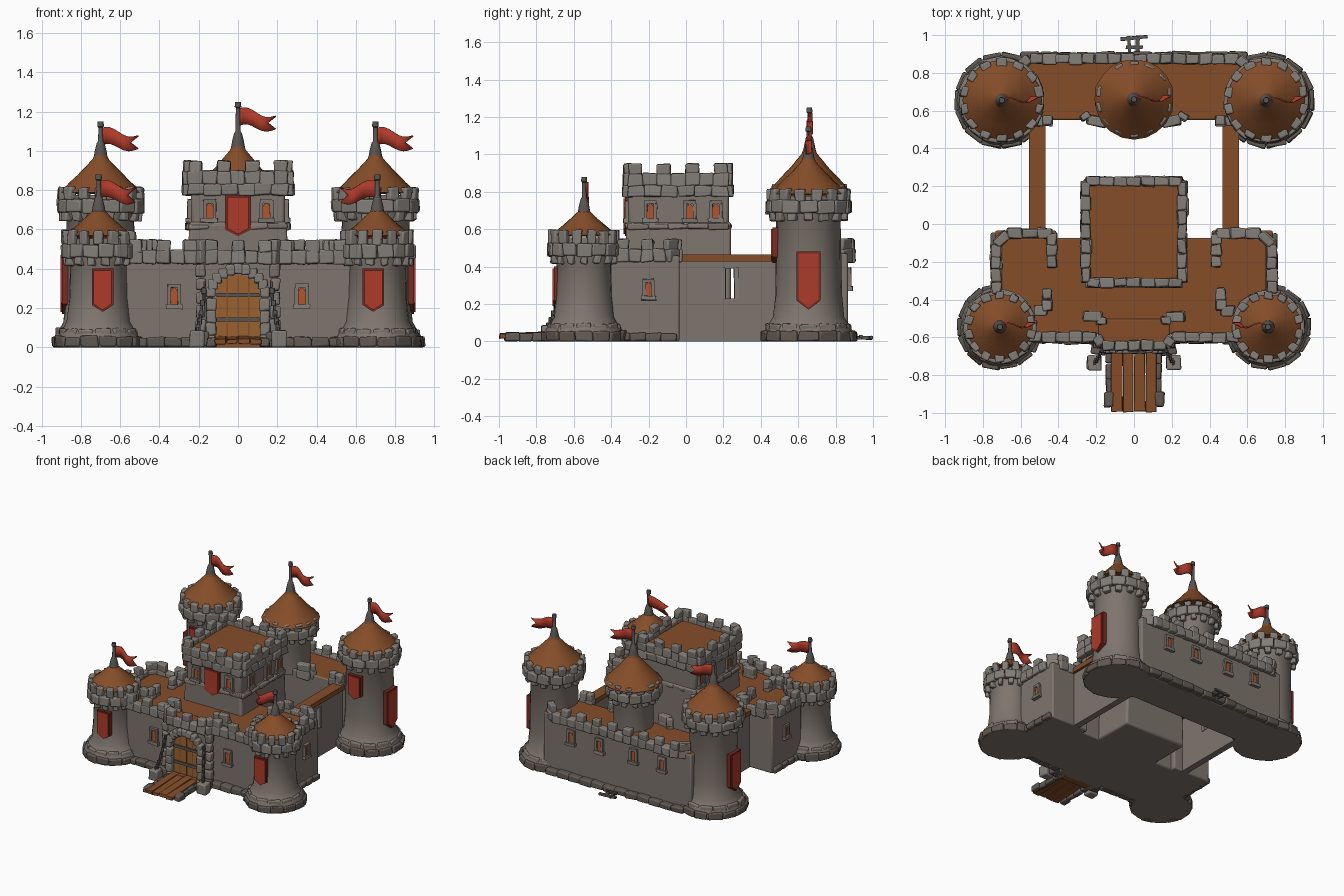
import bpy, bmesh, math, random
from mathutils import Matrix, Vector

if "Cube" in bpy.data.objects:
    bpy.data.objects.remove(bpy.data.objects["Cube"])

random.seed(4)
COLS = {"wall_stone": (.21, .178, .155), "block_stone": (.225, .205, .185), "base_stone": (.12, .10, .085),
        "roof_brown": (.235, .075, .022), "banner_red": (.42, .042, .022), "dark_red": (.19, .025, .016),
        "door_wood": (.32, .12, .03), "iron": (.10, .09, .085), "window_glow": (.45, .09, .025)}
MATS = []
for n, c in COLS.items():
    m = bpy.data.materials.new(n)
    m.diffuse_color = (*c, 1)
    m.use_nodes = True
    m.node_tree.nodes["Principled BSDF"].inputs["Base Color"].default_value = m.diffuse_color
    MATS.append(m)
WALL, BLOCK, BASE, ROOF, RED, DRED, WOOD, IRON, GLOW = range(9)


def finish(name, bm, bevel=0, angle=40):
    bmesh.ops.recalc_face_normals(bm, faces=bm.faces)
    me = bpy.data.meshes.new(name)
    bm.to_mesh(me)
    bm.free()
    for m in MATS:
        me.materials.append(m)
    o = bpy.data.objects.new(name, me)
    bpy.context.collection.objects.link(o)
    if bevel:
        b = o.modifiers.new("soft_edges", 'BEVEL')
        b.width, b.segments = bevel, 2
    bpy.ops.object.select_all(action='DESELECT')
    o.select_set(True)
    bpy.context.view_layer.objects.active = o
    bpy.ops.object.shade_smooth_by_angle(angle=math.radians(angle))
    return o


def block(bm, c, s, rz=0.0, mat=BLOCK, j=0.006, rx=0.0):
    mx = Matrix.Translation(c) @ Matrix.Rotation(rz, 4, 'Z') @ Matrix.Rotation(rx, 4, 'X') @ Matrix.Diagonal((*s, 1))
    vs = bmesh.ops.create_cube(bm, size=1, matrix=mx)["verts"]
    for v in vs:
        v.co += Vector([random.uniform(-j, j) for _ in range(3)])
        v.co.z = max(v.co.z, 0)
    for f in {f for v in vs for f in v.link_faces}:
        f.material_index = mat
    return vs


def box(bm, x0, x1, y0, y1, z0, z1, mat=WALL, top=None):
    vs = block(bm, ((x0 + x1) / 2, (y0 + y1) / 2, (z0 + z1) / 2), (abs(x1 - x0), y1 - y0, z1 - z0), mat=mat, j=0)
    if top is not None:
        for f in {f for v in vs for f in v.link_faces}:
            if f.calc_center_median().z > z1 - 1e-4:
                f.material_index = top
    return vs


def lathe(bm, prof, cx, cy, seg=24, mat=WALL, wob=0.0):
    rings = []
    for r, z in prof:
        rings.append([bm.verts.new((cx + r * (1 + random.uniform(-wob, wob)) * math.cos(2 * math.pi * i / seg),
                                    cy + r * (1 + random.uniform(-wob, wob)) * math.sin(2 * math.pi * i / seg), z))
                      for i in range(seg)])
    fs = [bm.faces.new((a[i], a[(i + 1) % seg], b[(i + 1) % seg], b[i]))
          for a, b in zip(rings, rings[1:]) for i in range(seg)]
    fs += [bm.faces.new(rings[0][::-1]), bm.faces.new(rings[-1])]
    for f in fs:
        f.material_index = mat


def plate(bm, pts, depth, loc, rz, mat):
    # flat outline in local xz, facing local -y
    mx = Matrix.Translation(loc) @ Matrix.Rotation(rz, 4, 'Z')
    a = [bm.verts.new(mx @ Vector((x, -depth, z))) for x, z in pts]
    b = [bm.verts.new(mx @ Vector((x, 0.02, z))) for x, z in pts]
    n = len(pts)
    fs = [bm.faces.new(a), bm.faces.new(b[::-1])]
    fs += [bm.faces.new((a[i], b[i], b[(i + 1) % n], a[(i + 1) % n])) for i in range(n)]
    for f in fs:
        f.material_index = mat


def course(bm, pts, z, h, t, step, mat=BLOCK, merlon=0.0):
    # row of stones along a path, optionally topped with battlements
    for (x0, y0), (x1, y1) in zip(pts, pts[1:]):
        L, a = math.hypot(x1 - x0, y1 - y0), math.atan2(y1 - y0, x1 - x0)
        n = max(1, round(L / step))
        for i in range(n):
            k = (i + .5) / n
            x, y = x0 + (x1 - x0) * k, y0 + (y1 - y0) * k
            block(bm, (x, y, z + h / 2), (L / n * 1.03, t * random.uniform(.9, 1.1), h), a, mat)
            if merlon and (i % 2 == 0 or n < 3):
                block(bm, (x, y, z + h + merlon / 2 - .005), (L / n * .95, t * .9, merlon + .01), a, mat)


def ring(bm, cx, cy, r, z, h, t, n, frac=1.0, mat=BLOCK, off=0.0):
    for i in range(n):
        a = 2 * math.pi * (i + off) / n
        block(bm, (cx + r * math.cos(a), cy + r * math.sin(a), z + h / 2),
              (2 * math.pi * r / n * frac, t, h * random.uniform(.92, 1.08)), a + math.pi / 2, mat)


def tower(name, cx, cy, z0, rb, r, zc, rc, zr, rr, apex, pole, flag_dir):
    bm = bmesh.new()
    if z0 == 0:  # flared foot
        lathe(bm, [(rb - .01, 0), (rb - .012, .05), (r + .03, .10), (r + .012, .13), (r, .25), (r * .97, zc - .03),
                   (rc - .025, zc + .02), (rc - .03, zr - .02)], cx, cy, wob=.012)
    else:
        lathe(bm, [(r, z0), (r, zc - .07), (rc - .03, zc + .02), (rc - .03, zr - .02)], cx, cy, wob=.012)
    finish(name + "_body", bm)
    bm = bmesh.new()
    if z0 == 0:
        ring(bm, cx, cy, rb - .03, 0, .055, .06, 14, 1.05, BASE)
        ring(bm, cx, cy, r + .022, .045, .05, .05, 13, .95, WALL)
    ring(bm, cx, cy, rc - .035, zc - .025, .05, .05, 14, .55)
    ring(bm, cx, cy, rc - .022, zc + .015, .07, .05, 14, 1.04)
    ring(bm, cx, cy, rc - .022, zc + .08, zr - zc - .06, .042, 14, .62, off=.5)
    finish(name + "_battlement", bm, .008)
    # stepped conical roof
    bm = bmesh.new()
    prof, n = [(rr * .6, zr - .015)], 5
    for i in range(n):
        t0, t1 = i / n, (i + 1) / n
        prof += [(rr * (1 - t0) ** 1.12 + .006, zr + (apex - zr) * t0 - .006),
                 (max(.02, rr * (1 - t1) ** 1.12), zr + (apex - zr) * t1)]
    lathe(bm, prof, cx, cy, 20, ROOF, .02)
    finish(name + "_roof", bm, angle=30)
    bm = bmesh.new()
    lathe(bm, [(.036, apex - .045), (.03, apex - .01), (.02, apex + .03), (.013, apex + .04), (.011, pole - .03),
               (.017, pole - .025), (.015, pole)], cx, cy, 10, IRON)
    finish(name + "_flagpole", bm)
    # waving swallowtail flag
    bm, N, cols = bmesh.new(), 8, []
    for i in range(N + 1):
        t, col = i / N, []
        for k in (1, 0, -1):
            x = .19 * t - (.04 * t ** 4 if k == 0 else 0)
            col.append(bm.verts.new((cx + flag_dir * x, cy + .014 * math.sin(7 * t) + .01 * t,
                                     pole - .078 + k * (.045 - .01 * t) - .03 * t + .014 * math.sin(6.5 * t))))
        cols.append(col)
    for a, b in zip(cols, cols[1:]):
        for k in (0, 1):
            bm.faces.new((a[k], b[k], b[k + 1], a[k + 1])).material_index = RED
    o = finish(name + "_flag", bm, angle=60)
    o.modifiers.new("cloth", 'SOLIDIFY').thickness = .008


def banner(name, x, y, z0, z1, w, rz):
    bm, zc, h = bmesh.new(), (z0 + z1) / 2, z1 - z0
    for k, d, mat in ((1, .012, DRED), (.84, .02, RED)):
        a, b = w * k / 2, h / 2 - w * (1 - k) / 2
        plate(bm, [(-a, b), (-a, -b * .68), (0, -b), (a, -b * .68), (a, b)], d, (x, y, zc), rz, mat)
    finish(name, bm)


def window(bm, x, y, z0, z1, rz, w=.036):
    h = z1 - z0
    plate(bm, [(-w / 2, 0), (w / 2, 0), (w / 2, h * .75), (0, h), (-w / 2, h * .75)], .006, (x, y, z0), rz, GLOW)
    u = Vector((math.cos(rz), math.sin(rz), 0))
    for s in (-1, 1):
        p = Vector((x, y, z0 + h * .45)) + u * s * (w / 2 + .008)
        block(bm, p, (.018, .03, h), rz, WALL, .002)
    block(bm, (x, y, z0 - .008), (w + .05, .045, .022), rz, BLOCK, .003)
    block(bm, (x, y, z1 + .004), (w + .03, .03, .02), rz, WALL, .003)


# towers
for s, side in ((-1, "left"), (1, "right")):
    tower("front_%s_tower" % side, s * .71, -.545, 0, .225, .15, .44, .19, .575, .168, .73, .88, -s)
    tower("rear_%s_tower" % side, s * .70, .655, 0, .25, .178, .67, .222, .795, .205, 1.01, 1.15, 1)
    banner("front_%s_banner" % side, s * .69, -.695, .18, .40, .11, 0)
    banner("rear_%s_side_banner" % side, s * .885, .655, .17, .48, .13, s * math.pi / 2)
    banner("rear_%s_front_banner" % side, s * .70, .475, .42, .61, .11, 0)
tower("rear_centre_tower", 0, .66, .42, .15, .145, .70, .20, .82, .205, 1.06, 1.25, 1)
banner("keep_banner", 0, -.315, .565, .775, .13, 0)

# front and rear buildings
bm = bmesh.new()
box(bm, -.70, .70, -.585, -.075, 0, .465, top=ROOF)
for s in (-1, 1):
    box(bm, *sorted((s * .41, s * .735)), -.40, -.035, 0, .46, top=ROOF)
box(bm, -.19, .19, -.64, -.50, 0, .47, top=ROOF)
finish("front_building", bm, .01)
bm = bmesh.new()
box(bm, -.65, .65, .55, .865, 0, .47, top=ROOF)
finish("rear_building", bm, .01)

# keep
bm = bmesh.new()
for v in box(bm, -.27, .27, -.32, .24, 0, .64):
    if v.co.z > .5:
        v.co.x *= .92
box(bm, -.24, .24, -.31, .23, .6, .865, top=ROOF)
finish("keep_body", bm, .015)
bm = bmesh.new()
K = [(-.255, -.31), (.255, -.31), (.255, .225), (-.255, .225), (-.255, -.31)]
course(bm, K, .775, .06, .055, .09)
course(bm, K, .83, .07, .05, .075, merlon=.05)
course(bm, [(x * .99, y) for x, y in K], .60, .03, .03, .11, WALL)
finish("keep_battlement", bm, .01)

# battlements of the lower walls
bm = bmesh.new()
W = dict(z=.425, h=.07, t=.055, step=.07, merlon=.052)
course(bm, [(-.56, -.60), (-.2, -.60), (-.17, -.645), (.17, -.645), (.2, -.60), (.56, -.60)], **W)
course(bm, [(-.62, .82), (-.55, .875), (.55, .875), (.62, .82)], **W)
for s in (-1, 1):
    course(bm, [(s * .73, -.37), (s * .73, -.11), (s * .67, -.05), (s * .435, -.05), (s * .435, -.23)], **W)
    course(bm, [(s * .46, -.34), (s * .46, -.46), (s * .53, -.46)], **W)
    course(bm, [(s * .27, -.49), (s * .17, -.49), (s * .17, -.53)], **W)
    course(bm, [(s * .54, .545), (s * .43, .545)], **W)
    course(bm, [(s * .27, .585), (s * .25, .555), (s * .15, .535)], **W)
finish("wall_battlement", bm, .008)

# rubble along the foot of the walls
bm = bmesh.new()
for p in ([(-.55, -.60), (-.2, -.60)], [(.2, -.60), (.55, -.60)], [(-.6, .875), (.6, .875)]):
    course(bm, p, 0, .05, .07, .1, BASE)
for s in (-1, 1):
    course(bm, [(s * .735, -.38), (s * .735, -.05)], 0, .045, .05, .09, BASE)
    course(bm, [(s * .22, -.645), (s * .14, -.66)], 0, .08, .08, .1, BASE)
    for i in range(5):  # pilaster stones beside the gate
        block(bm, (s * .19, -.63, .11 + i * .07), (.05, .05, .065), 0, WALL)
finish("foot_stones", bm, .01)

# side walls with an open slot and a wooden walkway
for s, side in ((-1, "left"), (1, "right")):
    bm = bmesh.new()
    x = sorted((s * .485, s * .535))
    for y0, y1, z0, z1 in ((-.06, .21, 0, .43), (.26, .56, 0, .43), (.21, .26, 0, .23), (.21, .26, .39, .43)):
        box(bm, *x, y0, y1, z0, z1)
    for y in (.2, .27):
        block(bm, (s * .51, y, .31), (.065, .025, .17), 0, BLOCK, .003)
    box(bm, *sorted((s * .468, s * .555)), -.05, .56, .428, .465, ROOF)
    finish("%s_side_wall" % side, bm)

# windows
bm = bmesh.new()
for s in (-1, 1):
    window(bm, s * .145, -.312, .655, .74, 0)
    window(bm, s * .325, -.588, .215, .31, 0)
    for y in (-.19, .02, .16):
        window(bm, s * .243, y, .655, .74, s * math.pi / 2)
    for x in (.15, .4):
        window(bm, s * x, .868, .29, .38, math.pi)
    window(bm, s * .74, -.2, .24, .32, s * math.pi / 2, .03)
finish("windows", bm)

# gate: arched door, iron bands, stone arch
bm = bmesh.new()
arc = [(.112 * math.cos(math.pi * i / 12), .26 + .11 * math.sin(math.pi * i / 12)) for i in range(13)]
plate(bm, [(.112, .04)] + arc + [(-.112, .04)], .005, (0, -.642, 0), 0, WOOD)
for x in (-.055, 0, .055):
    box(bm, x - .003, x + .003, -.651, -.64, .04, .35, ROOF)
for z in (.13, .255):
    box(bm, -.11, .11, -.656, -.64, z, z + .022, IRON)
box(bm, -.12, .12, -.68, -.62, 0, .055, ROOF)
finish("gate_door", bm)
bm = bmesh.new()
for i in range(11):
    a = math.pi * (i + .5) / 11
    block(bm, (.14 * math.cos(a), -.655, .26 + .14 * math.sin(a)), (.048, .06, .052), 0, BLOCK, .003)
for s in (-1, 1):
    for i in range(4):
        block(bm, (s * .137, -.655, .03 + i * .062), (.052, .065, .064), 0, BLOCK, .004)
    block(bm, (s * .21, -.735, .04), (.075, .075, .085), 0, BLOCK)
    block(bm, (s * .135, -.93, .025), (.05, .08, .05), 0, BASE)
    course(bm, [(s * .13, -.66), (s * .13, -.9)], 0, .045, .035, .08, BASE)
finish("gate_stones", bm, .009)

# lowered drawbridge planks and chains
bm = bmesh.new()
for i in range(4):
    block(bm, (-.09 + i * .06, -.82, .036), (.057, .345 + .01 * (i % 2), .025), 0, ROOF, .003, rx=.04)
finish("drawbridge", bm, .003)
bm = bmesh.new()
for s in (-1, 1):
    a, b = Vector((s * .17, -.67, .32)), Vector((s * .207, -.735, .085))
    for i in range(11):
        t = i / 10
        p = a.lerp(b, t) - Vector((0, 0, .03 * math.sin(math.pi * t)))
        block(bm, p, (.024, .012, .032) if i % 2 else (.012, .024, .032), 0, IRON, .001)
finish("chains", bm, .003)

# fallen timber frame behind the rear wall
bm = bmesh.new()
for x in (-.025, .02):
    block(bm, (x, .945, .02), (.018, .1, .018), 0, IRON, .003)
block(bm, (0, .985, .022), (.14, .018, .015), .1, IRON, .003)
block(bm, (0, .935, .026), (.09, .016, .014), 0, IRON, .003)
finish("timber_frame", bm)
